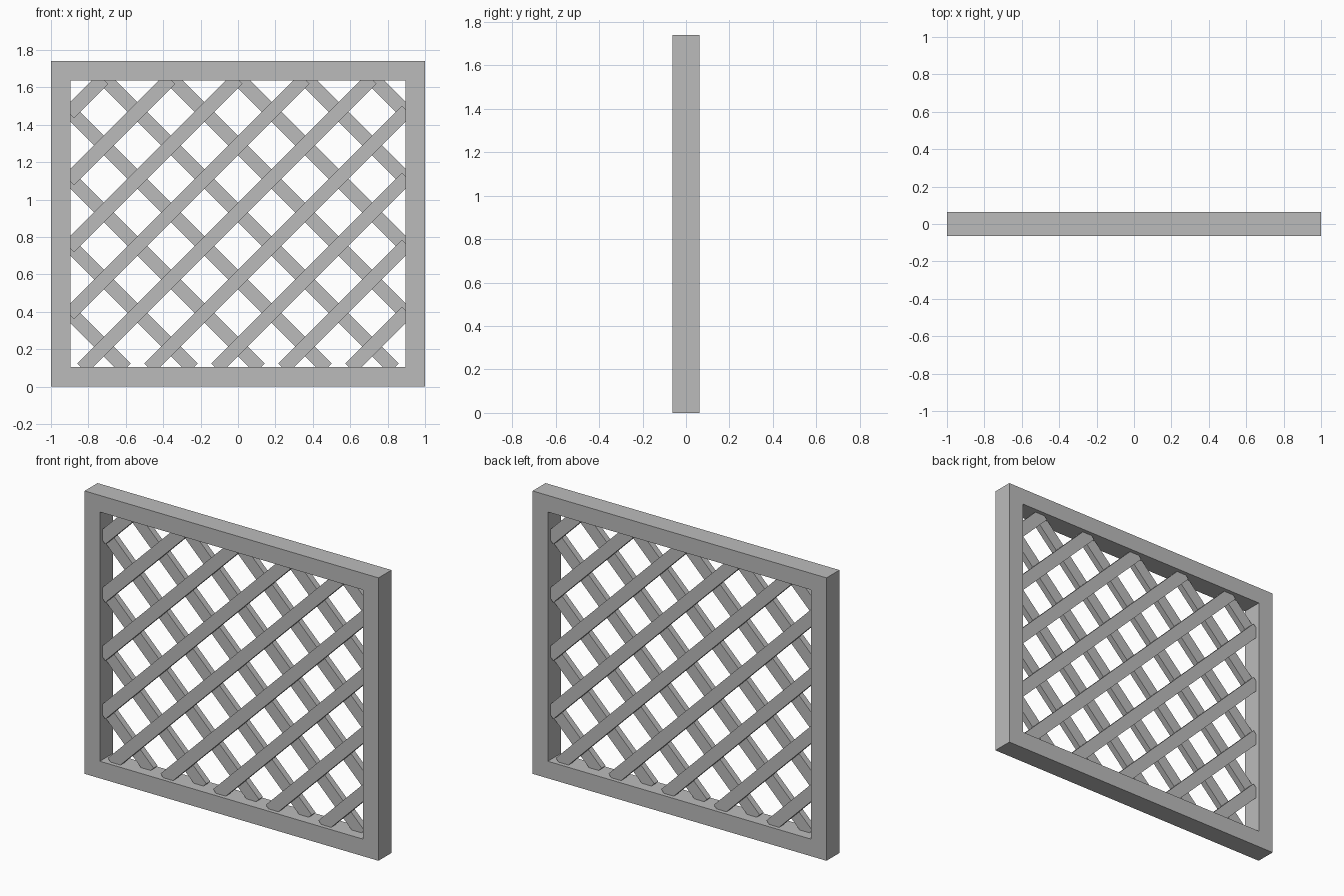
import bpy, bmesh, math
from mathutils import Matrix, Vector

if "Cube" in bpy.data.objects:
    bpy.data.objects.remove(bpy.data.objects["Cube"])

W, H, D, B = 1.0, 1.74, 0.063, 0.104      # half width, height, half depth, border
IX, Z1, Z2 = W - B, 0.105, 1.638          # opening
SLAT_W, SLAT_T = 0.075, 0.038
PITCH = 2 * IX / 5
APEX = 1.648                              # height of the top row of crossings

grey = bpy.data.materials.new("plain grey")
grey.diffuse_color = (0.5, 0.5, 0.5, 1)
grey.use_nodes = True
grey.node_tree.nodes["Principled BSDF"].inputs["Base Color"].default_value = grey.diffuse_color


def finish(name, bm):
    bmesh.ops.recalc_face_normals(bm, faces=bm.faces)
    me = bpy.data.meshes.new(name)
    bm.to_mesh(me)
    bm.free()
    me.materials.append(grey)
    ob = bpy.data.objects.new(name, me)
    bpy.context.collection.objects.link(ob)
    return ob


# Rectangular frame: a flat ring extruded through its depth
bm = bmesh.new()
outer = [bm.verts.new((x, -D, z)) for x, z in ((-W, 0), (W, 0), (W, H), (-W, H))]
inner = [bm.verts.new((x, -D, z)) for x, z in ((-IX, Z1), (IX, Z1), (IX, Z2), (-IX, Z2))]
for i in range(4):
    j = (i + 1) % 4
    bm.faces.new((outer[i], outer[j], inner[j], inner[i]))
ext = bmesh.ops.extrude_face_region(bm, geom=bm.faces[:], use_keep_orig=True)
verts = [g for g in ext["geom"] if isinstance(g, bmesh.types.BMVert)]
bmesh.ops.translate(bm, verts=verts, vec=(0, 2 * D, 0))
finish("frame", bm)


# Diagonal slats: the front layer leans right, the back layer mirrors it
def lattice(name, side):
    bm = bmesh.new()
    for j in range(-2, 7):
        k = APEX - j * PITCH               # centre line z = x + k
        xa, xb = max(-IX, Z1 - k), min(IX, Z2 - k)
        length = (xb - xa) * math.sqrt(2) + 0.02
        xm = (xa + xb) / 2
        m = (Matrix.Translation(Vector((side * xm, -side * SLAT_T / 2, xm + k)))
             @ Matrix.Rotation(-side * math.pi / 4, 4, 'Y')
             @ Matrix.Diagonal((length, SLAT_T, SLAT_W, 1)))
        bmesh.ops.create_cube(bm, size=1, matrix=m)
    finish(name, bm)


lattice("front_slats", 1)
lattice("back_slats", -1)
